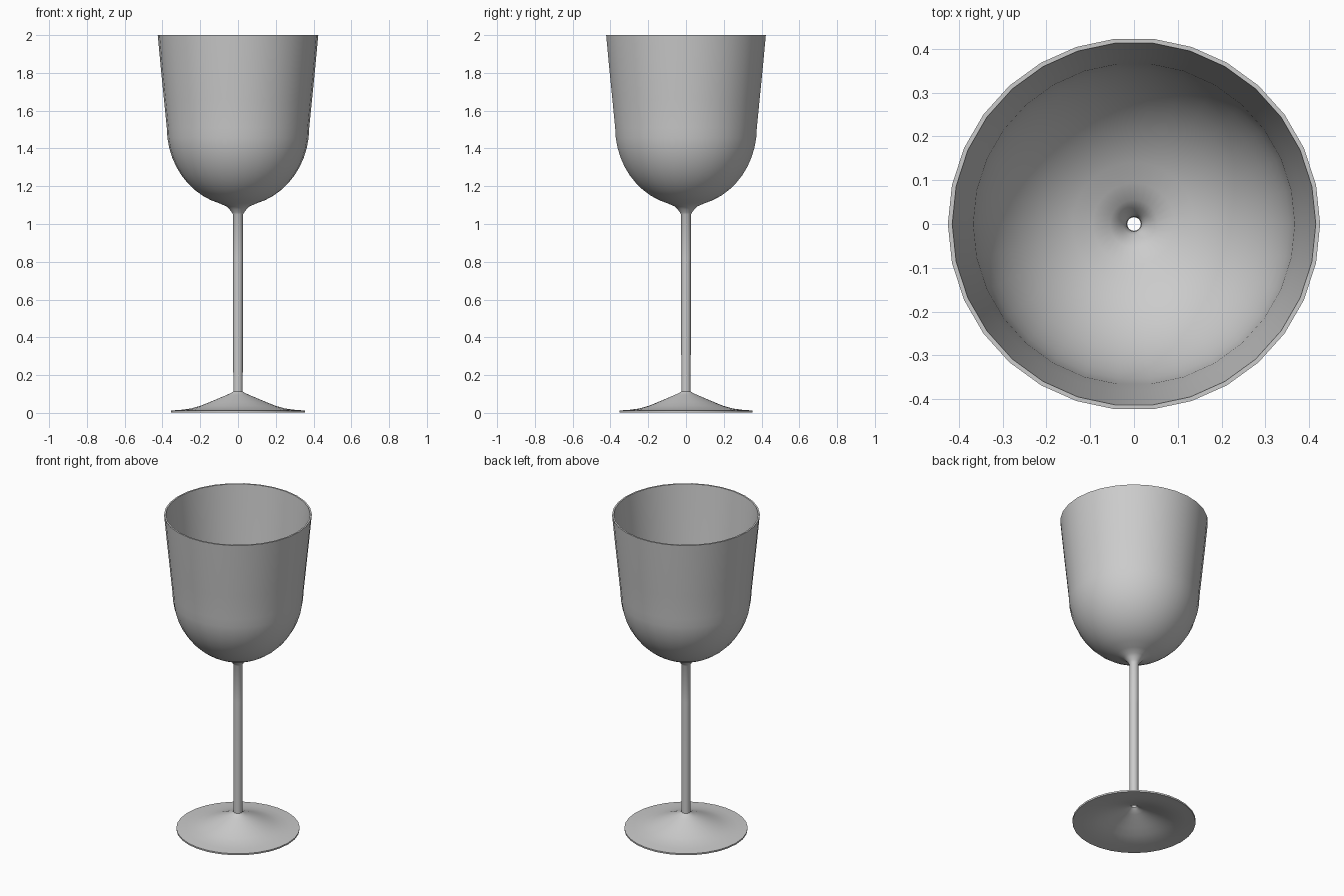
import bpy, bmesh
from math import sin, cos, pi, radians

if "Cube" in bpy.data.objects:
    bpy.data.objects.remove(bpy.data.objects["Cube"])

SIDES = 30
THICKNESS = 0.01

# Outer profile (radius, height): foot, stem, neck
profile = [(0.355, 0.0125), (0.30, 0.0165), (0.25, 0.023), (0.20, 0.037), (0.15, 0.057),
           (0.10, 0.078), (0.06, 0.095), (0.035, 0.106), (0.025, 0.114),
           (0.0255, 0.45), (0.0255, 0.78), (0.0265, 0.82), (0.0265, 1.05),
           (0.033, 1.062), (0.045, 1.078), (0.06, 1.093)]

# Rounded lower bowl as a quarter ellipse, then the flaring wall
for i in range(2, 13):
    a = radians(90 * i / 12)
    profile.append((0.377 * sin(a), 1.51 - 0.415 * cos(a)))
profile += [(0.392, 1.66), (0.409, 1.83), (0.425, 2.0)]

# Revolve the profile with outward-facing faces
bm = bmesh.new()
rings = [[bm.verts.new((r * cos(2 * pi * k / SIDES), r * sin(2 * pi * k / SIDES), z))
          for k in range(SIDES)] for r, z in profile]
for low, high in zip(rings, rings[1:]):
    for k in range(SIDES):
        n = (k + 1) % SIDES
        bm.faces.new((low[k], low[n], high[n], high[k]))
mesh = bpy.data.meshes.new("wine_glass")
bm.to_mesh(mesh)
bm.free()
glass = bpy.data.objects.new("wine_glass", mesh)
bpy.context.collection.objects.link(glass)

# Thin shell, hollow all the way through the stem
shell = glass.modifiers.new("shell", 'SOLIDIFY')
shell.thickness = THICKNESS
shell.offset = -1
bpy.context.view_layer.objects.active = glass
glass.select_set(True)
bpy.ops.object.modifier_apply(modifier="shell")

# Settle rim and base flat at exact heights
for v in glass.data.vertices:
    if v.co.z > 1.98:
        v.co.z = 2.0
    v.co.z = max(v.co.z, 0.0)
bpy.ops.object.shade_smooth_by_angle(angle=radians(40))
